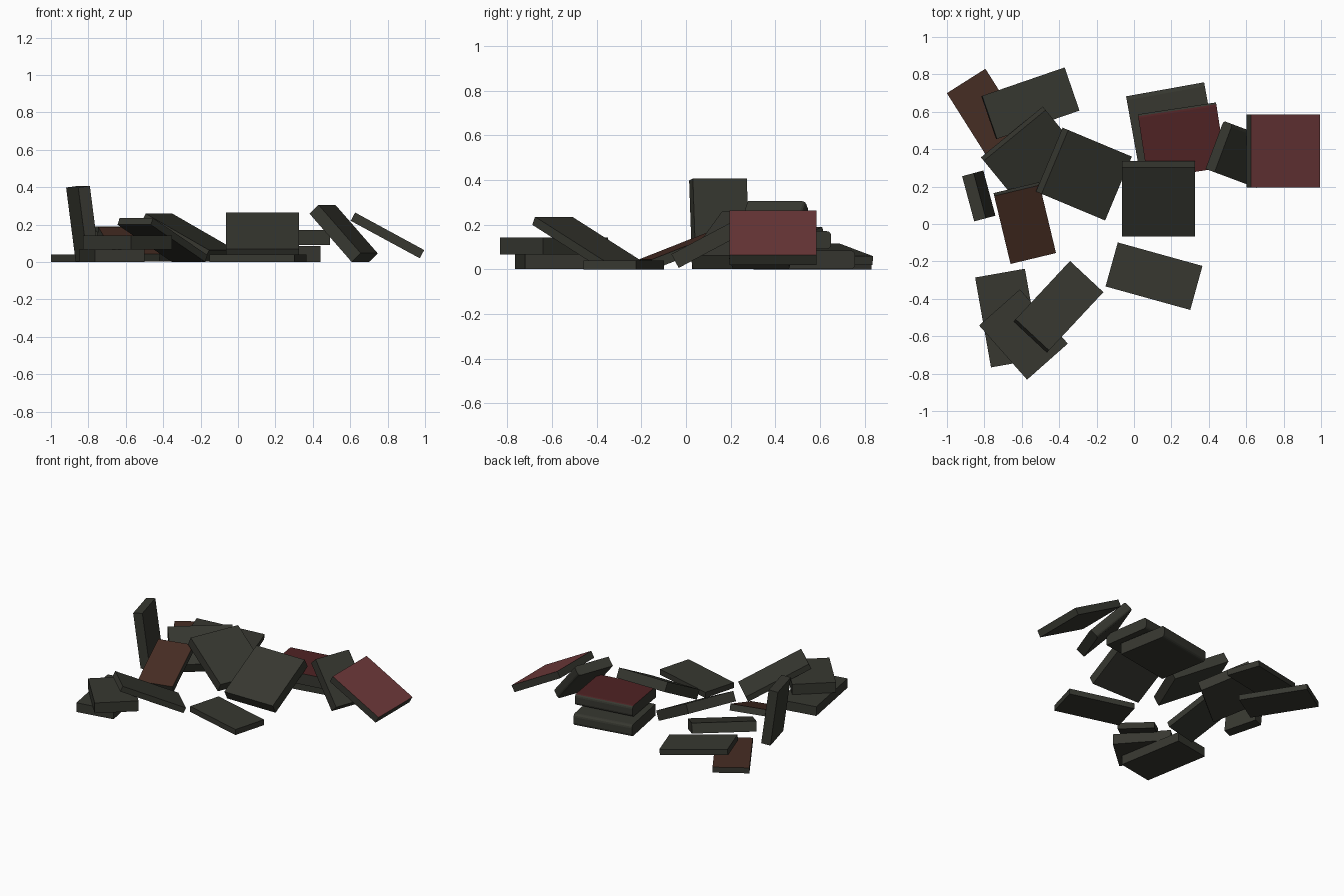
import bpy, bmesh
from math import radians
from mathutils import Matrix

cube = bpy.data.objects.get("Cube")
if cube:
    bpy.data.objects.remove(cube, do_unlink=True)


def material(name, rgb):
    m = bpy.data.materials.new(name)
    m.use_nodes = True
    m.diffuse_color = (*rgb, 1)
    m.node_tree.nodes["Principled BSDF"].inputs["Base Color"].default_value = (*rgb, 1)
    return m


GREY = material("charcoal_grey", (0.038, 0.039, 0.030))
BROWN = material("dark_brown", (0.062, 0.026, 0.017))
MAROON = material("maroon", (0.078, 0.016, 0.017))
RED = material("faded_red", (0.155, 0.041, 0.042))


def book(name, centre, size, yaw, pitch=0, cover=None, round_spine=False):
    """Slab turned by yaw; positive pitch lowers its local +x end."""
    bm = bmesh.new()
    bmesh.ops.create_cube(bm, size=1, matrix=Matrix.Diagonal((*size, 1)))
    if round_spine:
        # long edges on the local +y side
        spine = [e for e in bm.edges if all(v.co.y > 0 for v in e.verts)
                 and abs(e.verts[0].co.x - e.verts[1].co.x) > 0.01]
        bmesh.ops.bevel(bm, geom=spine, offset=size[2] * 0.25, segments=3,
                        profile=0.5, affect='EDGES')
    bm.normal_update()
    # only the front cover carries the accent colour
    for f in bm.faces:
        f.material_index = 1 if cover and f.normal.z > 0.95 else 0
    mesh = bpy.data.meshes.new(name)
    bm.to_mesh(mesh)
    bm.free()
    mesh.materials.append(GREY)
    if cover:
        mesh.materials.append(cover)
    ob = bpy.data.objects.new(name, mesh)
    ob.matrix_world = (Matrix.Translation(centre)
                       @ Matrix.Rotation(radians(yaw), 4, 'Z')
                       @ Matrix.Rotation(radians(pitch), 4, 'Y'))
    bpy.context.collection.objects.link(ob)
    return ob


THIN = (0.47, 0.244, 0.04)
LARGE = (0.417, 0.37, 0.07)

# Back right heap
book("brown_flat_book", (-0.772, 0.566, 0.02), THIN, -57.7, cover=BROWN)
book("thin_book_on_brown", (-0.554, 0.645, 0.068), THIN, 19, 7)
book("wide_leaning_book", (-0.538, 0.352, 0.096), (0.36, 0.428, 0.07), -50.6, 20)
book("large_leaning_book", (-0.268, 0.267, 0.13), LARGE, -22.7, 28)
book("brown_leaning_book", (-0.584, 0.005, 0.094), (0.40, 0.25, 0.045), 103.5, -21, BROWN)
book("standing_book", (-0.83, 0.15, 0.204), (0.40, 0.25, 0.065), 195, -82.4)

# Front right stack
book("stack_bottom_book", (-0.674, -0.503, 0.034), (0.27, 0.488, 0.067), 10)
book("stack_middle_book", (-0.591, -0.591, 0.105), (0.387, 0.291, 0.075), -48.5)
book("stack_leaning_book", (-0.404, -0.443, 0.118), THIN, 47, 25)

# Loose book on the floor in front
book("loose_thin_book", (0.107, -0.279, 0.02), THIN, -15.5)

# Back left stack and the books leaning on it
book("flat_base_book", (0.199, 0.538, 0.043), (0.424, 0.37, 0.084), 10.2, round_spine=True)
book("maroon_book", (0.256, 0.445, 0.131), (0.423, 0.35, 0.08), 8.7,
     cover=MAROON, round_spine=True)
book("front_leaning_book", (0.131, 0.135, 0.135), (0.417, 0.39, 0.07), 90, -28)
book("steep_leaning_book", (0.567, 0.372, 0.153), (0.352, 0.274, 0.07), -20.5, 47,
     round_spine=True)
book("red_leaning_book", (0.799, 0.39, 0.142), (0.42, 0.39, 0.05), 0, 28.5, RED)
